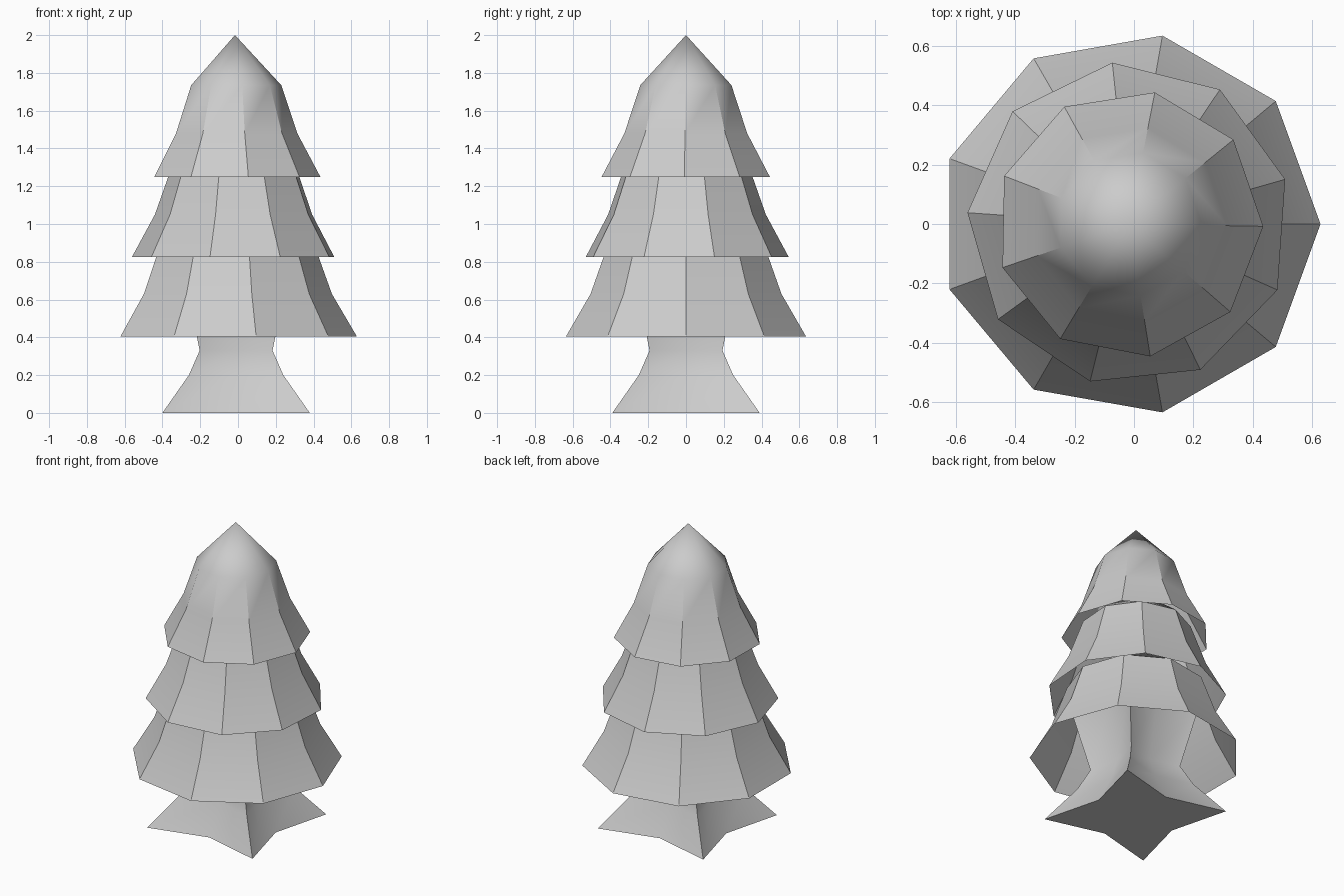
import bpy
import math

cube = bpy.data.objects.get("Cube")
if cube:
    bpy.data.objects.remove(cube, do_unlink=True)

grey = bpy.data.materials.new("light_grey")
grey.use_nodes = True
colour = (0.6, 0.6, 0.6, 1)
grey.diffuse_color = colour
grey.node_tree.nodes["Principled BSDF"].inputs["Base Color"].default_value = colour


def ring(count, phase, radius):
    """Points of a regular polygon; radius is a function of the corner index."""
    return [(radius(i) * math.cos(phase + math.tau * i / count),
             radius(i) * math.sin(phase + math.tau * i / count))
            for i in range(count)]


def loft(name, rings, centre_x, apex=None, capped=False):
    """Skin a stack of (z, points) rings, ending in a point or flat caps."""
    n = len(rings[0][1])
    verts = [(x, y, z) for z, points in rings for x, y in points]
    faces = [(r * n + i, r * n + (i + 1) % n,
              (r + 1) * n + (i + 1) % n, (r + 1) * n + i)
             for r in range(len(rings) - 1) for i in range(n)]
    last = (len(rings) - 1) * n
    if apex is not None:
        verts.append((0, 0, apex))
        faces += [(last + i, last + (i + 1) % n, len(verts) - 1) for i in range(n)]
    if capped:
        faces += [tuple(reversed(range(n))), tuple(range(last, last + n))]
    mesh = bpy.data.meshes.new(name)
    mesh.from_pydata(verts, [], faces)
    mesh.materials.append(grey)
    obj = bpy.data.objects.new(name, mesh)
    obj.location.x = centre_x
    bpy.context.collection.objects.link(obj)
    bpy.ops.object.select_all(action='DESELECT')
    obj.select_set(True)
    bpy.context.view_layer.objects.active = obj
    bpy.ops.object.shade_smooth_by_angle(angle=math.radians(30))
    return obj


# Trunk: four-pointed star section, pinched above the flared foot
trunk_profile = [(0, 0.39), (0.2, 0.25), (0.33, 0.193), (0.72, 0.27)]
trunk = []
for z, half in trunk_profile:
    star = ring(8, 0, lambda i: half * (math.sqrt(2) if i % 2 else 0.74))
    trunk.append((z, star))
loft("trunk", trunk, -0.01, capped=True)

# Foliage: three nine-sided skirts, open below, each closed by a soft point
tiers = [
    ("lower_foliage", 0, [(0.405, 0.645), (0.63, 0.513), (0.89, 0.42)], 1.15),
    ("middle_foliage", 16, [(0.825, 0.547), (1.05, 0.425), (1.31, 0.333)], 1.57),
    ("top_foliage", -1, [(1.25, 0.452), (1.48, 0.33), (1.735, 0.245)], 2.0),
]
for name, turn, profile, tip in tiers:
    rings = [(z, ring(9, math.radians(turn), lambda i: r)) for z, r in profile]
    loft(name, rings, -0.016, apex=tip)
